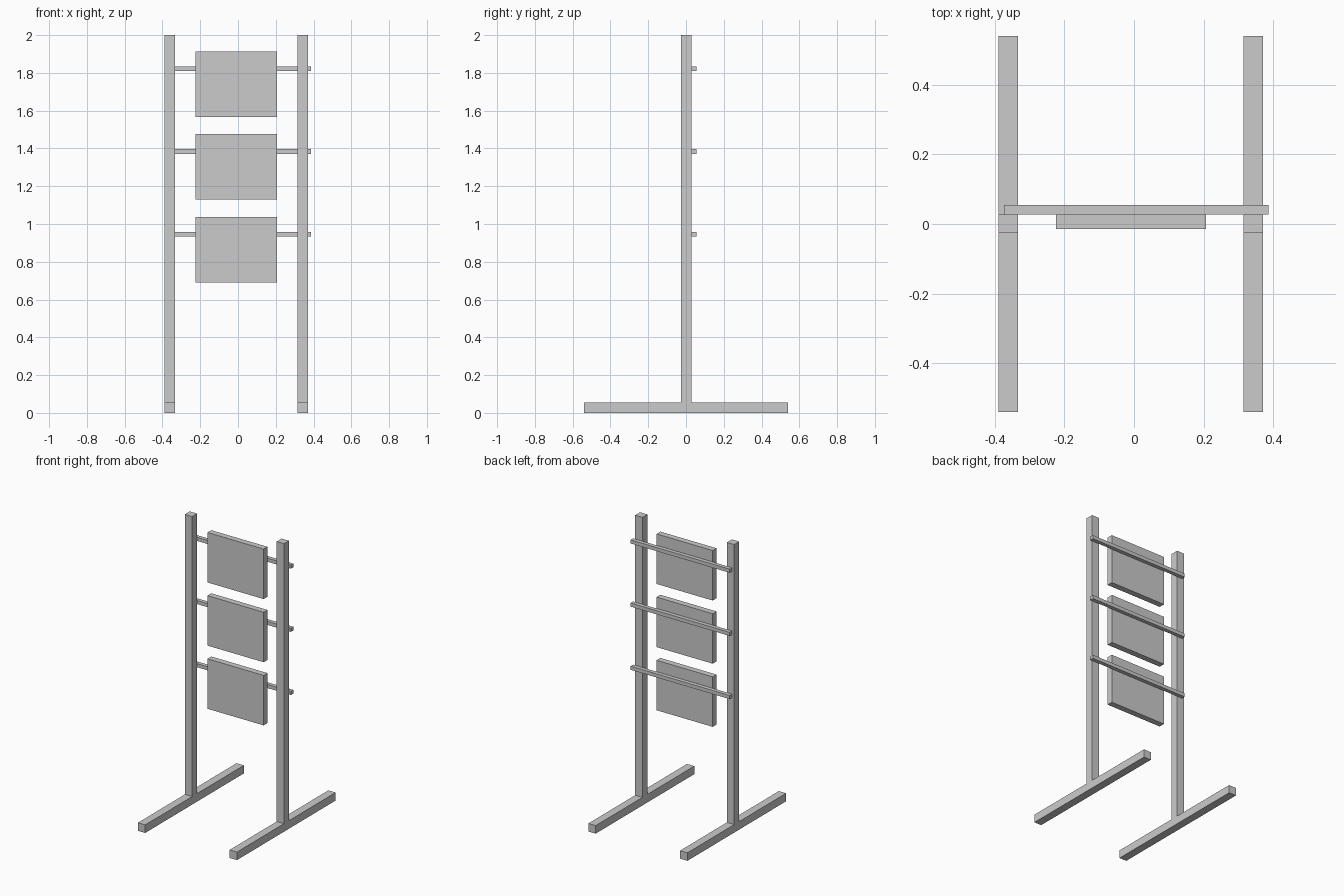
import bpy

if "Cube" in bpy.data.objects:
    bpy.data.objects.remove(bpy.data.objects["Cube"])


def box(name, x, y, z):
    """Add a box from (min, max) ranges on each axis."""
    ranges = (x, y, z)
    bpy.ops.mesh.primitive_cube_add(size=1, location=[(a + b) / 2 for a, b in ranges])
    obj = bpy.context.object
    obj.name = name
    obj.scale = [b - a for a, b in ranges]
    bpy.ops.object.transform_apply(location=False, rotation=False, scale=True)
    return obj


BAR = 0.056        # square section of feet and posts
STEP = 0.4385      # vertical spacing of the panels
POST_BACK = 0.028

# Side frames: a long floor foot with an upright post
for side, x0 in (("left", -0.39), ("right", 0.315)):
    xr = (x0, x0 + BAR)
    box(f"{side}_foot", xr, (-0.541, 0.541), (0, BAR))
    box(f"{side}_post", xr, (POST_BACK - BAR + 0.002, POST_BACK), (BAR, 2.0))

# Three rails behind the posts, each carrying a panel on its front
for i, level in enumerate(("upper", "middle", "lower")):
    drop = i * STEP
    box(f"{level}_rail", (-0.374, 0.387), (POST_BACK, 0.055), (1.81 - drop, 1.835 - drop))
    box(f"{level}_panel", (-0.225, 0.207), (-0.014, POST_BACK), (1.567 - drop, 1.914 - drop))
